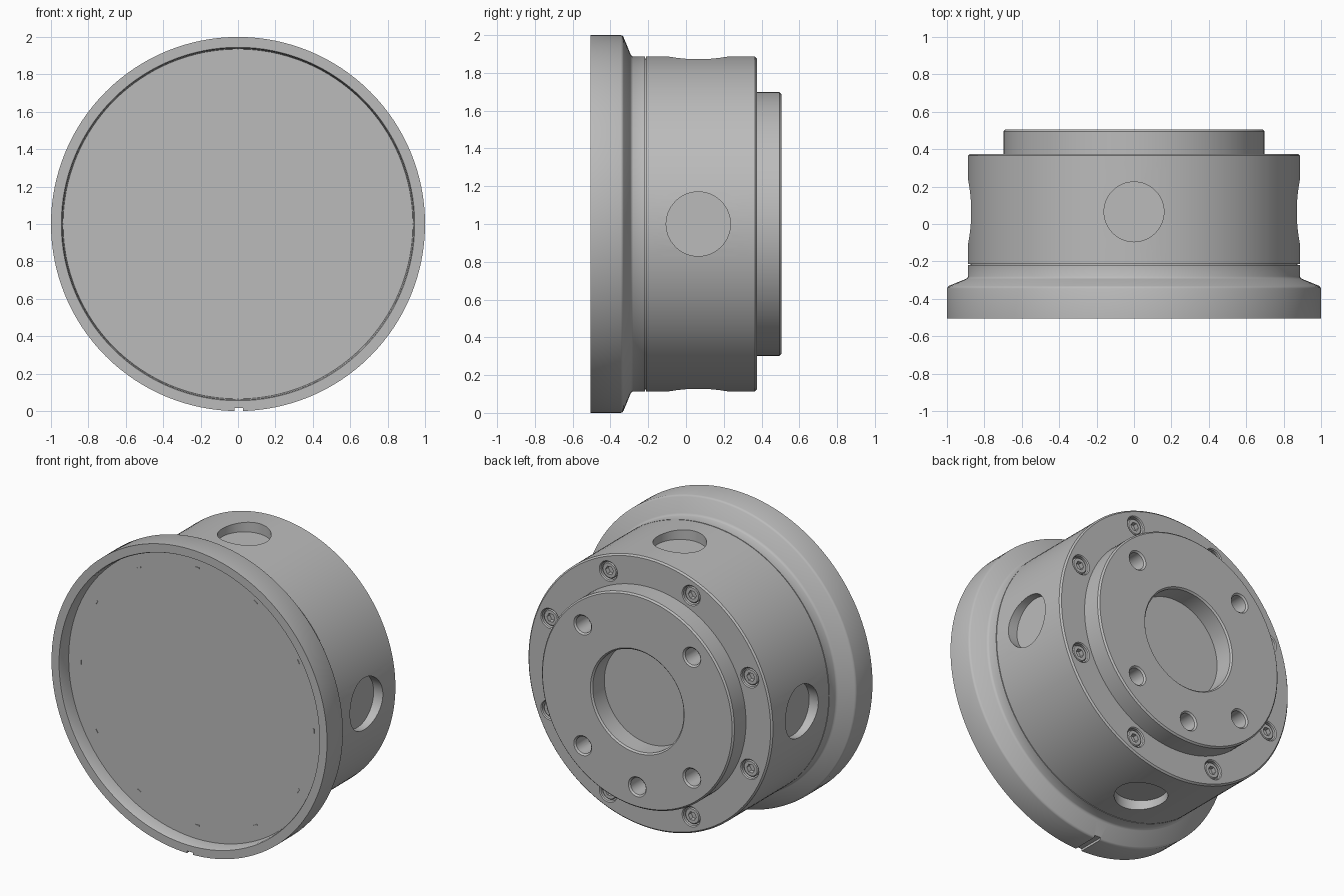
import bpy, bmesh, math
from mathutils import Matrix

cube = bpy.data.objects.get("Cube")
if cube:
    bpy.data.objects.remove(cube)

metal = bpy.data.materials.new("grey metal")
metal.use_nodes = True
GREY = (0.5, 0.5, 0.5, 1)
metal.diffuse_color = GREY
metal.node_tree.nodes["Principled BSDF"].inputs["Base Color"].default_value = GREY


def lathe(name, profile, loc=(0, 0, 1), rot=None, steps=128):
    """Turn a closed (radius, y) profile about the y axis, then place it."""
    bm = bmesh.new()
    verts = [bm.verts.new((r, y, 0)) for r, y in profile]
    edges = [bm.edges.new((verts[i - 1], verts[i])) for i in range(len(verts))
             if profile[i - 1][0] + profile[i][0] > 0]
    bmesh.ops.spin(bm, geom=verts + edges, axis=(0, 1, 0), cent=(0, 0, 0),
                   angle=math.tau, steps=steps, use_duplicate=False)
    bmesh.ops.remove_doubles(bm, verts=bm.verts, dist=1e-5)
    bmesh.ops.dissolve_degenerate(bm, edges=bm.edges, dist=1e-6)
    bmesh.ops.recalc_face_normals(bm, faces=bm.faces)
    bm.transform(Matrix.Translation(loc) @ (rot or Matrix()))
    return finish(name, bm)


def box(name, size, loc, rot=None):
    bm = bmesh.new()
    bmesh.ops.create_cube(bm, size=1)
    bm.transform(Matrix.Translation(loc) @ (rot or Matrix()) @ Matrix.Diagonal((*size, 1)))
    return finish(name, bm)


def finish(name, bm):
    mesh = bpy.data.meshes.new(name)
    bm.to_mesh(mesh)
    bm.free()
    mesh.materials.append(metal)
    ob = bpy.data.objects.new(name, mesh)
    bpy.context.collection.objects.link(ob)
    return ob


def select(ob):
    bpy.ops.object.select_all(action='DESELECT')
    ob.select_set(True)
    bpy.context.view_layer.objects.active = ob


def cut(ob, cutters):
    """Subtract each cutter and throw it away."""
    select(ob)
    for c in cutters:
        c.hide_render = True
        mod = ob.modifiers.new("cut", 'BOOLEAN')
        mod.operation, mod.solver, mod.object = 'DIFFERENCE', 'EXACT', c
        bpy.ops.object.modifier_apply(modifier=mod.name)
        bpy.data.objects.remove(c)


def smooth(ob):
    select(ob)
    bpy.ops.object.shade_smooth_by_angle(angle=math.radians(30))


def ring(radius, angle, y):
    a = math.radians(angle)
    return (radius * math.cos(a), y, 1 + radius * math.sin(a))


# Front flange with its recessed face and a short spigot behind
flange = lathe("front_flange", [
    (0, -0.42), (0.935, -0.42), (0.94, -0.495), (0.945, -0.505), (1, -0.505),
    (1, -0.345), (0.997, -0.337), (0.99, -0.331), (0.9, -0.294), (0.892, -0.289),
    (0.887, -0.28), (0.887, -0.218), (0.875, -0.218), (0.875, -0.19), (0, -0.19)])
cut(flange, [box("notch_cutter", (0.045, 0.5, 0.03), (0.005, -0.42, 0))])
smooth(flange)

# Thin marks around the front face
for i in range(12):
    turn = Matrix.Rotation(math.radians(30 * i), 4, 'Y')
    box(f"face_mark_{i + 1}", (0.008, 0.006, 0.028), ring(0.845, -30 * i, -0.421), turn)

# Main body
BACK = 0.375
body = lathe("main_body", [
    (0, -0.2), (0.875, -0.2), (0.875, -0.213), (0.887, -0.213),
    (0.887, BACK - 0.01), (0.877, BACK), (0, BACK)])
cutters = []
for i in range(4):
    # Blind round pockets on the sides, top and bottom
    axis, radius = (('Z', 0.17), ('X', 0.16))[i % 2]
    turn = Matrix.Rotation(math.radians(90 if i < 2 else -90), 4, axis)
    cutters.append(lathe("pocket_cutter", [(0, 0.82), (radius, 0.82), (radius, 1.1), (0, 1.1)],
                         (0, 0.065, 1), turn, 64))
screw_spots = [ring(0.785, 22.5 + 45 * i, BACK) for i in range(8)]
for spot in screw_spots:
    cutters.append(lathe("counterbore_cutter", [
        (0, -0.06), (0.06, -0.06), (0.06, -0.006), (0.076, 0.01), (0, 0.01)], spot, None, 32))
cut(body, cutters)
smooth(body)

# Socket head screws sunk into the back of the body
for i, spot in enumerate(screw_spots):
    screw = lathe(f"screw_{i + 1}", [
        (0, -0.07), (0.053, -0.07), (0.053, -0.016), (0.047, -0.01), (0, -0.01)], spot, None, 32)
    cut(screw, [lathe("hex_cutter", [(0, -0.04), (0.029, -0.04), (0.029, 0.02), (0, 0.02)],
                      spot, None, 6)])
    smooth(screw)

# Rear hub ring with a wide bore and five countersunk holes
END = 0.505
hub = lathe("rear_hub", [
    (0.33, BACK - 0.005), (0.698, BACK - 0.005), (0.698, END - 0.01), (0.688, END),
    (0.34, END), (0.33, END - 0.01)])
cut(hub, [lathe("hole_cutter", [
    (0, -0.2), (0.055, -0.2), (0.055, -0.01), (0.075, 0.01), (0, 0.01)],
    ring(0.56, a, END), None, 32) for a in (45, 135, 225, 270, 315)])
smooth(hub)
